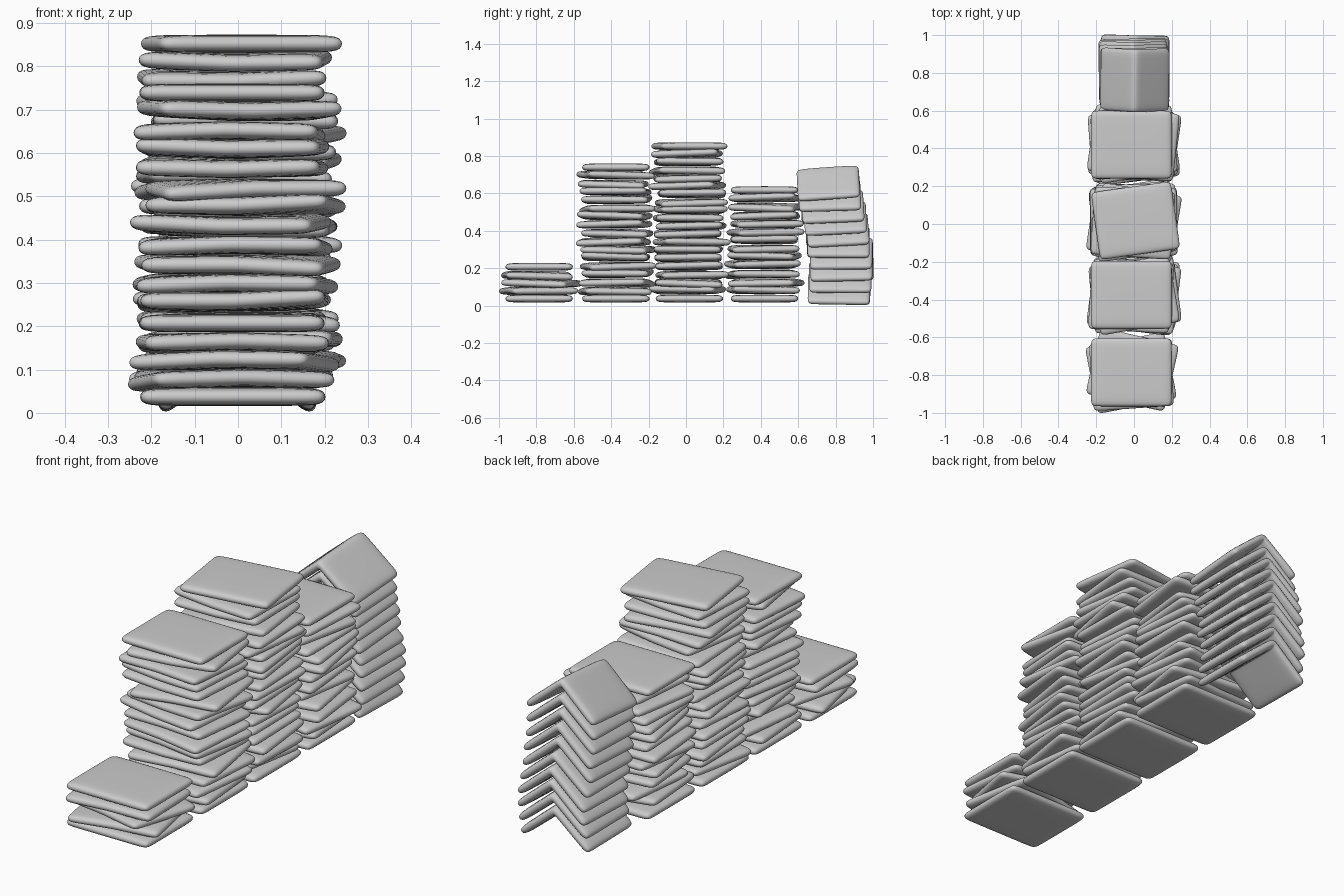
import bpy, bmesh, math, random
from mathutils import Vector

if "Cube" in bpy.data.objects:
    bpy.data.objects.remove(bpy.data.objects["Cube"])

random.seed(4)
T = 0.042  # tile thickness


def tile_mesh(name, hx, hy, fold, twist=0.0, rim=0.05):
    """Soft-edged slab, folded along its centre line and slightly twisted."""
    bm = bmesh.new()
    bmesh.ops.create_cube(bm, size=1)
    for v in bm.verts:
        v.co = Vector((v.co.x * 2 * hx, v.co.y * 2 * hy, v.co.z * T))
    # support loops for the rim and the fold
    cuts = [((c, 0, 0), (1, 0, 0)) for c in (-hx + rim, -0.025, 0, 0.025, hx - rim)]
    cuts += [((0, c, 0), (0, 1, 0)) for c in (-hy + rim, hy - rim)]
    for co, no in cuts:
        bmesh.ops.bisect_plane(bm, geom=bm.verts[:] + bm.edges[:] + bm.faces[:],
                               plane_co=co, plane_no=no)
    # thin the rim, then fold both halves down, mitred at the ridge
    ca, sa = math.cos(fold), math.sin(fold)
    for v in bm.verts:
        x, y, z = v.co
        if abs(x) > hx - 1e-4 or abs(y) > hy - 1e-4:
            z *= 0.85
        if abs(x) < 1e-4:
            v.co = (0, y, z / ca)
        else:
            s = math.copysign(1, x)
            v.co = (s * (abs(x) * ca + z * sa), y, -abs(x) * sa + z * ca + twist * x * y)
    for f in bm.faces:
        f.smooth = True
    me = bpy.data.meshes.new(name)
    bm.to_mesh(me)
    bm.free()
    return me


def place(name, me, loc, rot):
    ob = bpy.data.objects.new(name, me)
    bpy.context.collection.objects.link(ob)
    ob.location = loc
    ob.rotation_euler = [math.radians(a) for a in rot]
    sub = ob.modifiers.new("soften", "SUBSURF")
    sub.levels = sub.render_levels = 2


# Flat tiles, in slightly different warps
plain = tile_mesh("flat_tile", 0.216, 0.182, 0)
warped = [tile_mesh("flat_tile", 0.216, 0.182, math.radians(a), k)
          for a in (-1.5, 1.5) for k in (-0.1, 0.1)]

# Flat stacks: centre y, tile count, top height, top tile's x and turn
stacks = [(-0.785, 5, 0.228, -0.014, 0), (-0.375, 17, 0.76, -0.014, 0),
          (0.018, 20, 0.873, 0.008, 8), (0.42, 14, 0.638, -0.014, 0)]
for si, (y, n, top, top_x, turn) in enumerate(stacks):
    base = 0.016
    pitch = (top - base - T) / (n - 1)
    for i in range(n):
        z = base + T / 2 + i * pitch
        end = i in (0, n - 1)
        if end:
            rz = turn if i else 0
            dx, dy = (top_x if i else -0.012), 0
        else:
            rz = random.uniform(-10, 10)
            dx, dy = random.uniform(-0.02, 0.02), random.uniform(-0.015, 0.015)
        if si == 0 and not end:
            rz = (11, -13, 4)[i - 1]
        tilt = (0, 0) if end else (random.uniform(-1, 1), random.uniform(-1, 1))
        place(f"flat_tile_{si + 1}_{i + 1}", plain if end else random.choice(warped),
              (dx, y + dy, z), (*tilt, rz))

# Leaning stack of folded ridge tiles
ridge = tile_mesh("ridge_tile", 0.234, 0.168, math.radians(40), rim=0.045)
ridge_y = (0.82, 0.825, 0.832, 0.832, 0.815, 0.805, 0.795, 0.78, 0.765, 0.757)
for i, y in enumerate(ridge_y):
    rx = -1 if i == 0 else 4 if i == 9 else random.uniform(-1, 3)
    place(f"ridge_tile_{i + 1}", ridge,
          (random.uniform(-0.006, 0.006), y, 0.16 + i * 0.0624),
          (rx, 0, random.uniform(-1.5, 1.5)))
